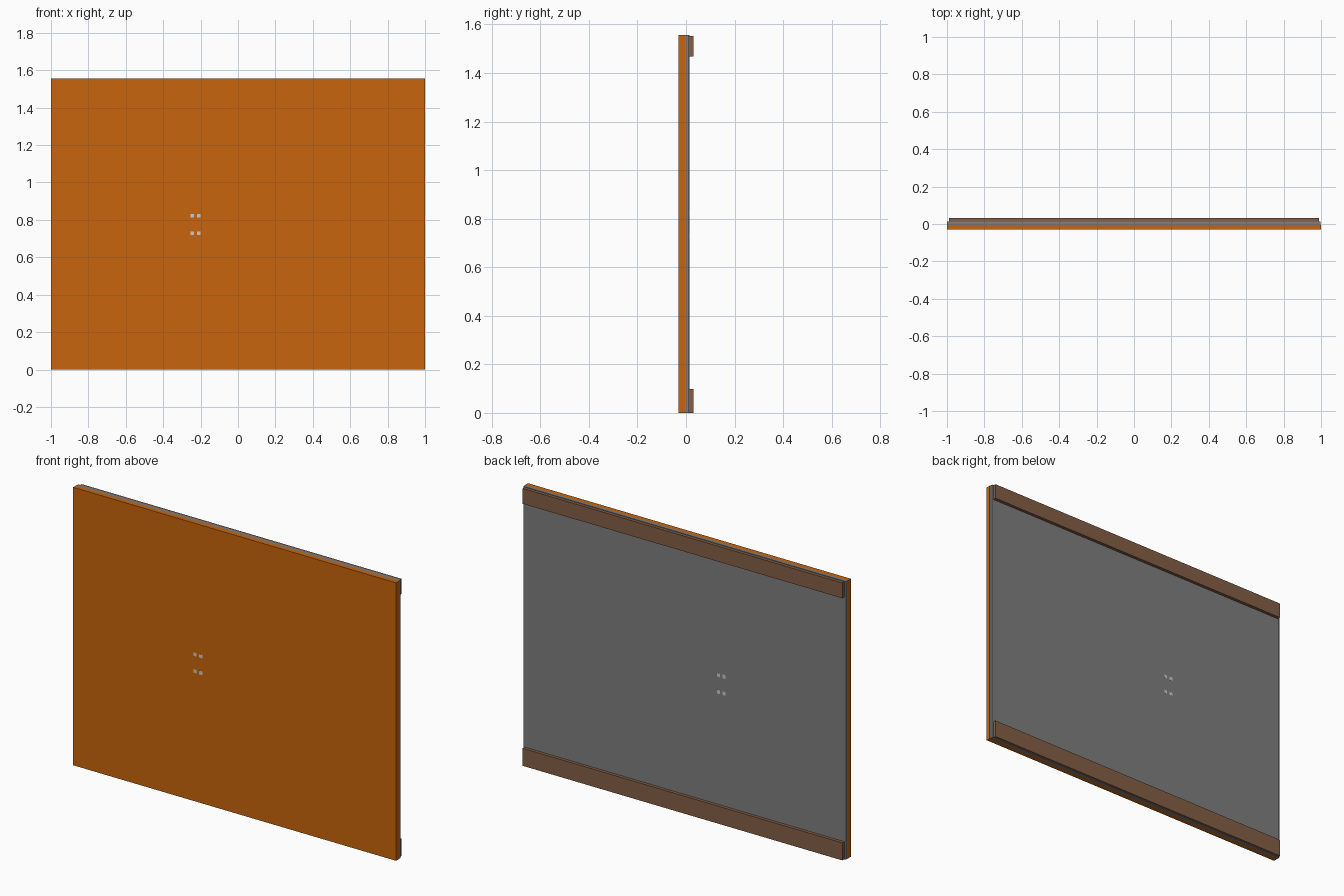
import bpy, bmesh
from mathutils import Vector

if "Cube" in bpy.data.objects:
    bpy.data.objects.remove(bpy.data.objects["Cube"])


def material(name, rgb):
    m = bpy.data.materials.new(name)
    m.diffuse_color = (*rgb, 1)
    m.use_nodes = True
    m.node_tree.nodes["Principled BSDF"].inputs["Base Color"].default_value = m.diffuse_color
    return m


ORANGE = material("orange", (0.58, 0.13, 0.004))
GREY = material("mid grey", (0.21, 0.21, 0.21))
BROWN = material("brown", (0.23, 0.112, 0.06))
LIGHT = material("light grey", (0.6, 0.6, 0.6))


def box(name, lo, hi, mat):
    """Box between two opposite corners."""
    lo, hi = Vector(lo), Vector(hi)
    bm = bmesh.new()
    bmesh.ops.create_cube(bm, size=1)
    bmesh.ops.scale(bm, vec=hi - lo, verts=bm.verts)
    bmesh.ops.translate(bm, vec=(lo + hi) / 2, verts=bm.verts)
    me = bpy.data.meshes.new(name)
    bm.to_mesh(me)
    bm.free()
    me.materials.append(mat)
    ob = bpy.data.objects.new(name, me)
    bpy.context.collection.objects.link(ob)
    return ob


TOP = 1.556

# Orange front sheet and grey backing sheet
box("front_panel", (-1, -0.03, 0), (1, -0.005, TOP), ORANGE)
box("back_panel", (-0.996, -0.005, 0), (0.998, 0.013, TOP), GREY)

# Grey trim closing the left edge
box("edge_trim", (-1, -0.005, 0), (-0.996, 0.014, TOP), GREY)

# Brown rails along the back, top and bottom
for name, z0, z1 in (("bottom_rail", 0, 0.098), ("top_rail", 1.467, 1.553)):
    box(name, (-0.99, 0.013, z0), (0.99, 0.031, z1), BROWN)

# Tiny fixing plates, on both faces of the panel
for z in (0.728, 0.822):
    for x in (-0.245, -0.21):
        for side, y0, y1 in (("front", -0.0305, -0.03), ("back", 0.013, 0.0135)):
            box(f"fixing_{side}", (x - 0.01, y0, z - 0.01), (x + 0.01, y1, z + 0.01), LIGHT)
